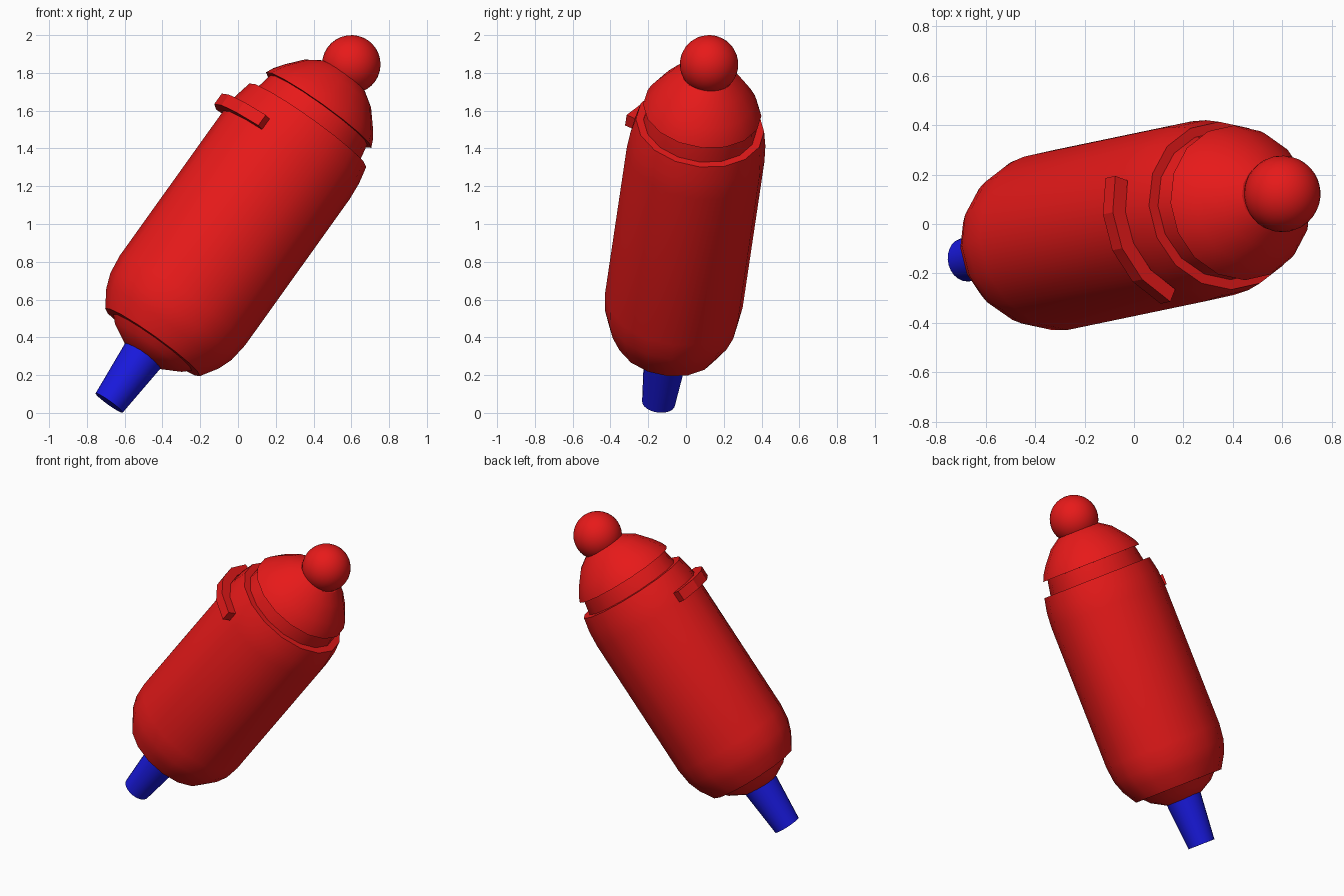
import bpy, bmesh
from math import cos, sin, pi, radians
from mathutils import Vector, Matrix

if "Cube" in bpy.data.objects:
    bpy.data.objects.remove(bpy.data.objects["Cube"])

# Tilted frame: local z runs from the nozzle up to the ball
tip, ball_pos = Vector((-0.682, -0.145, 0.053)), Vector((0.6, 0.122, 1.845))
az = (ball_pos - tip).normalized()
ay = (Vector((0, 1, 0)) - az * az.y).normalized()
ax = ay.cross(az)
BALL_Z = 1.862
origin = ball_pos - az * BALL_Z
frame = Matrix.Translation(origin) @ Matrix((ax, ay, az)).transposed().to_4x4()


def material(name, color):
    m = bpy.data.materials.new(name)
    m.diffuse_color = color
    m.use_nodes = True
    m.node_tree.nodes["Principled BSDF"].inputs["Base Color"].default_value = m.diffuse_color
    return m


red = material("red", (0.8, 0.01, 0.01, 1))
blue = material("blue", (0.01, 0.01, 0.75, 1))


def finish(bm, name, mat, smooth=True):
    bmesh.ops.recalc_face_normals(bm, faces=bm.faces)
    me = bpy.data.meshes.new(name)
    bm.to_mesh(me)
    bm.free()
    ob = bpy.data.objects.new(name, me)
    bpy.context.collection.objects.link(ob)
    me.materials.append(mat)
    ob.matrix_world = frame
    if smooth:
        bpy.ops.object.select_all(action='DESELECT')
        ob.select_set(True)
        bpy.context.view_layer.objects.active = ob
        bpy.ops.object.shade_smooth_by_angle(angle=radians(32))
    return ob


def lathe(name, profile, mat, sides=16, squash=1.0):
    """Capped turned form from (radius, height) points."""
    bm = bmesh.new()
    rings = [[bm.verts.new((r * cos(2 * pi * i / sides), r * squash * sin(2 * pi * i / sides), z))
              for i in range(sides)] for r, z in profile]
    for a, b in zip(rings, rings[1:]):
        for i in range(sides):
            j = (i + 1) % sides
            bm.faces.new((a[i], a[j], b[j], b[i]))
    bm.faces.new(rings[0])
    bm.faces.new(rings[-1])
    return finish(bm, name, mat)


SQUASH = 0.9

# Main body with rounded shoulders, and the neck under the lid
lathe("body", [(0.308, 0.04), (0.365, 0.13), (0.395, 0.21), (0.408, 0.315), (0.408, 1.27),
               (0.40, 1.37), (0.38, 1.463)], red, squash=SQUASH)
lathe("neck", [(0.335, 1.44), (0.335, 1.463), (0.312, 1.58)], red, squash=SQUASH)

# Tapered collar holding the nozzle
lathe("base_collar", [(0.12, -0.05), (0.218, 0.003), (0.26, 0.045)], red, squash=SQUASH)
lathe("nozzle", [(0.088, -0.358), (0.116, -0.04)], blue, sides=24)

# Domed lid and ball knob
lathe("lid", [(0.343, 1.562), (0.325, 1.602), (0.29, 1.652), (0.217, 1.737), (0.145, 1.785)],
      red, squash=0.92)
bm = bmesh.new()
bmesh.ops.create_uvsphere(bm, u_segments=32, v_segments=16, radius=0.155,
                          matrix=Matrix.Translation((0, 0, BALL_Z)))
finish(bm, "ball_knob", red)

# Curved side strip hugging the body
bm = bmesh.new()
loops = []
for k in range(5):
    a = radians(161 + 20.5 * k)
    loops.append([bm.verts.new((r * cos(a), r * SQUASH * sin(a), z))
                  for r, z in ((0.405, 1.263), (0.468, 1.263), (0.468, 1.332), (0.405, 1.332))])
for p, q in zip(loops, loops[1:]):
    for i in range(4):
        j = (i + 1) % 4
        bm.faces.new((p[i], p[j], q[j], q[i]))
bm.faces.new(loops[0])
bm.faces.new(loops[-1])
finish(bm, "side_strip", red, smooth=False)
